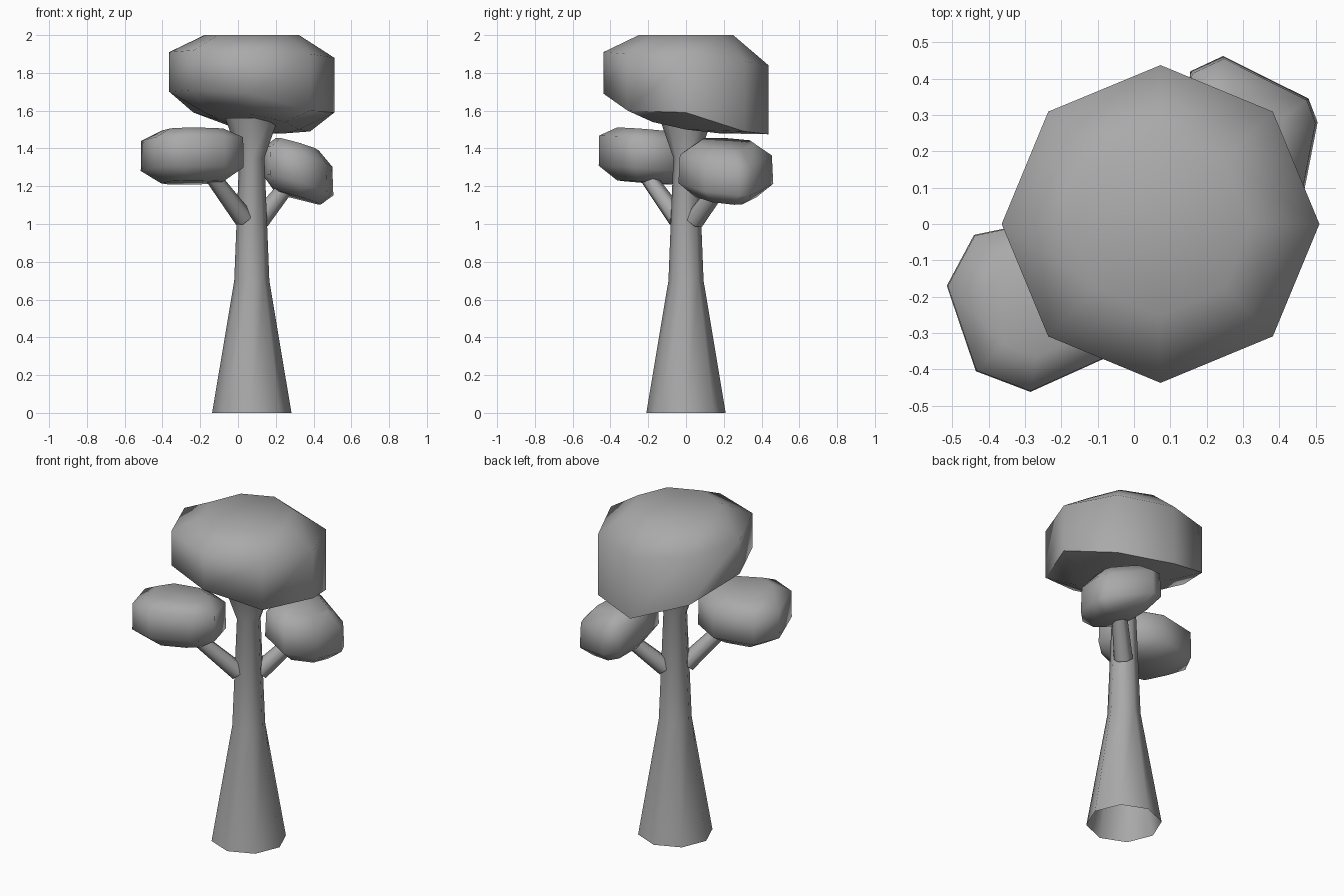
import bpy, bmesh, math
from mathutils import Vector

cube = bpy.data.objects.get("Cube")
if cube:
    bpy.data.objects.remove(cube, do_unlink=True)

grey = bpy.data.materials.new("plain_grey")
grey.use_nodes = True
color = (0.4, 0.4, 0.4, 1)
grey.diffuse_color = color
grey.node_tree.nodes["Principled BSDF"].inputs["Base Color"].default_value = color


def loft(name, rings, cap_start=True, cap_end=True):
    """Skin a stack of equal-sized rings into one smooth object."""
    bm = bmesh.new()
    loops = [[bm.verts.new(p) for p in ring] for ring in rings]
    n = len(loops[0])
    for a, b in zip(loops, loops[1:]):
        for i in range(n):
            j = (i + 1) % n
            bm.faces.new((a[i], a[j], b[j], b[i]))
    if cap_start:
        bm.faces.new(loops[0][::-1])
    if cap_end:
        bm.faces.new(loops[-1])
    mesh = bpy.data.meshes.new(name)
    bm.to_mesh(mesh)
    bm.free()
    mesh.materials.append(grey)
    obj = bpy.data.objects.new(name, mesh)
    bpy.context.collection.objects.link(obj)
    bpy.ops.object.select_all(action="DESELECT")
    obj.select_set(True)
    bpy.context.view_layer.objects.active = obj
    bpy.ops.object.shade_smooth_by_angle(angle=math.radians(65))
    return obj


def octagon(cx, radius, heights):
    return [(cx + radius * math.cos(i * math.pi / 4),
             radius * math.sin(i * math.pi / 4), z) for i, z in enumerate(heights)]


def branch(name, start, end, r0, r1, sides=6):
    a, b = Vector(start), Vector(end)
    turn = (b - a).to_track_quat("Z", "Y")
    rings = []
    for p, r in ((a, r0), (b, r1)):
        rings.append([p + turn @ Vector((r * math.cos(t), r * math.sin(t), 0))
                      for t in (math.tau * i / sides for i in range(sides))])
    return loft(name, rings)


def leaf_clump(name, outline, center, levels, tilt):
    """Outline scaled about its center at each (height, scale), then sheared."""
    cx, cy = center
    rings = []
    for z, s in levels:
        ring = []
        for x, y in outline:
            dx, dy = (x - cx) * s, (y - cy) * s
            ring.append((cx + dx, cy + dy, z + tilt[0] * dx + tilt[1] * dy))
        rings.append(ring)
    return loft(name, rings)


# Trunk: flared foot, slim neck, widening under the crown, open at the base
AXIS = 0.073
loft("trunk", [octagon(AXIS, r, [z] * 8) for z, r in
               ((0, 0.21), (0.7, 0.093), (1.35, 0.067), (1.56, 0.14))], cap_start=False)

# Crown: flat top, sagging towards the back
loft("crown", [
    octagon(AXIS, 0.25, (1.50, 1.48, 1.49, 1.55, 1.59, 1.61, 1.58, 1.54)),
    octagon(AXIS, 0.437, (1.59, 1.49, 1.475, 1.59, 1.70, 1.71, 1.69, 1.60)),
    octagon(AXIS, 0.437, (1.88, 1.86, 1.84, 1.88, 1.91, 1.92, 1.91, 1.90)),
    octagon(AXIS, 0.25, [2.0] * 8)])

# Side branches
branch("right_branch", (0.03, -0.045, 1.03), (-0.15, -0.22, 1.27), 0.053, 0.04)
branch("left_branch", (0.115, 0.045, 1.02), (0.29, 0.21, 1.24), 0.053, 0.04)

# Side leaf clumps
leaf_clump("right_leaf_clump",
           [(0.03, -0.27), (-0.04, -0.06), (-0.2, 0.02), (-0.44, -0.03),
            (-0.515, -0.17), (-0.435, -0.405), (-0.285, -0.462), (-0.07, -0.365)],
           (-0.24, -0.22),
           ((1.22, 0.6), (1.29, 1), (1.45, 0.99), (1.5, 0.6)), (0.02, -0.08))
leaf_clump("left_leaf_clump",
           [(0.505, 0.28), (0.48, 0.345), (0.245, 0.462), (0.155, 0.42),
            (0.13, 0.2), (0.17, 0.02), (0.34, -0.04), (0.47, 0.1)],
           (0.31, 0.21),
           ((1.14, 0.65), (1.21, 1), (1.36, 0.97), (1.425, 0.6)), (-0.28, -0.06))
